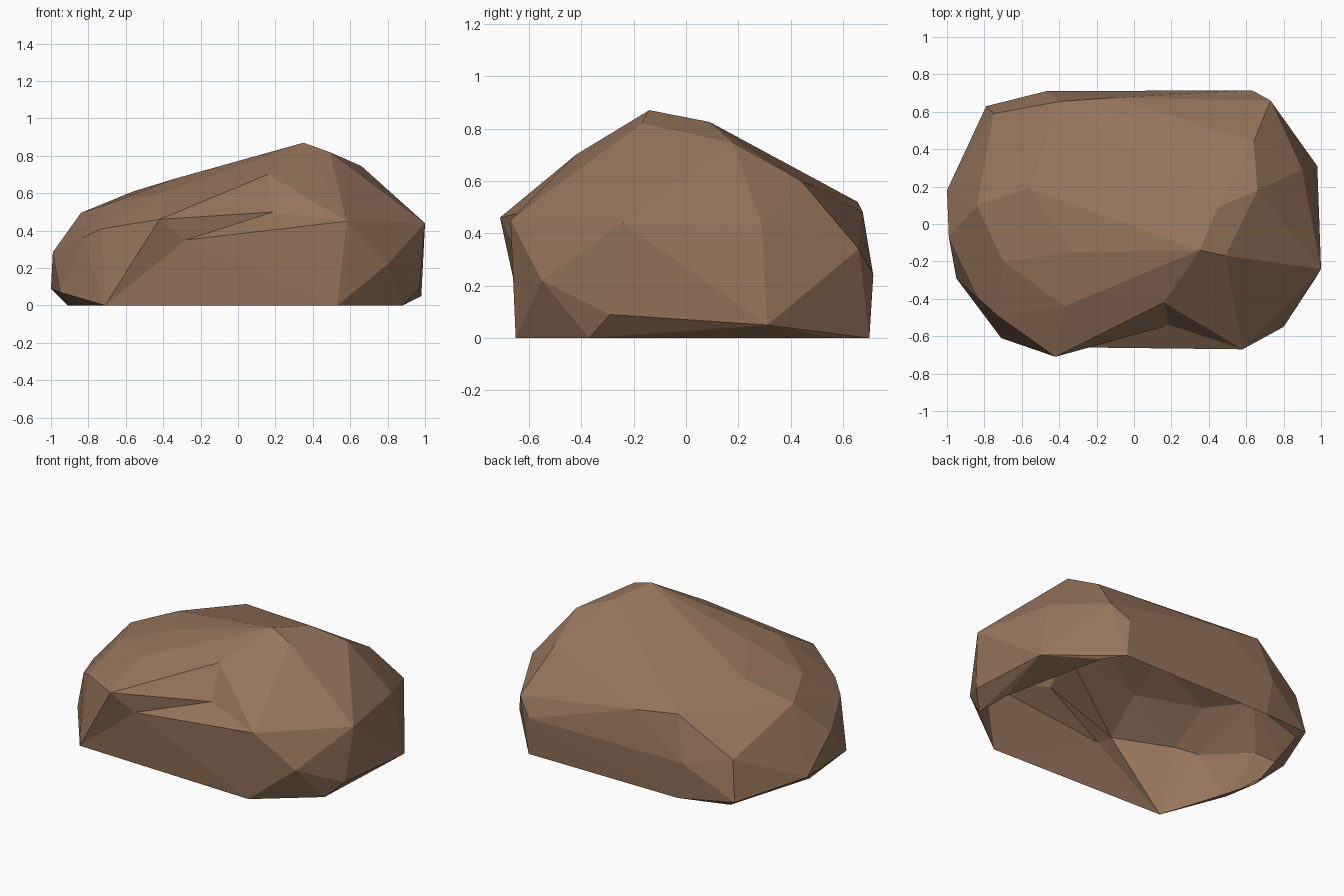
import bpy, bmesh

if "Cube" in bpy.data.objects:
    bpy.data.objects.remove(bpy.data.objects["Cube"])

# Front facets around the notch: ledge corners and ground corners
A, D, E = (-0.42, -0.71, 0.46), (0.16, -0.42, 0.70), (0.58, -0.67, 0.45)
G0, G1 = (-0.71, -0.61, 0), (0.53, -0.65, 0)
B, C = (0.19, -0.54, 0.50), (-0.28, -0.66, 0.35)

# Chipped corners of the rest of the boulder
crown = [(0.35, -0.14, 0.87), (0.49, -0.17, 0.82), (0.45, 0.09, 0.825), (0.66, 0.18, 0.745),
         (0.64, 0.44, 0.60), (0.16, 0.46, 0.61), (-0.33, -0.15, 0.68), (-0.37, -0.44, 0.61),
         (-0.56, 0.19, 0.61), (-0.70, -0.20, 0.54), (-0.84, 0.10, 0.495)]
girdle = [(1, -0.24, 0.44), (0.90, 0.29, 0.43), (0.73, 0.66, 0.34), (0.63, 0.715, 0.24),
          (-0.11, 0.675, 0.48), (-0.40, 0.655, 0.52), (-0.47, 0.71, 0.24), (-0.75, 0.59, 0.29),
          (-0.99, -0.07, 0.285), (-0.83, -0.40, 0.36), (-0.73, -0.49, 0.41), (0.80, -0.55, 0.22)]
foot = [(0.97, -0.29, 0.09), (0.98, 0.31, 0.05), (-0.79, 0.63, 0.04), (-1, 0.18, 0.09),
        (-0.95, -0.29, 0.07), (0.88, -0.37, 0), (0.88, -0.12, 0), (0.73, 0.57, 0),
        (0.64, 0.70, 0), (-0.43, 0.70, 0), (-0.74, 0.60, 0), (-0.91, 0.03, 0)]

bm = bmesh.new()
key = {p: bm.verts.new(p) for p in [A, D, E, G0, G1] + crown + girdle + foot}
bmesh.ops.convex_hull(bm, input=bm.verts[:])

# Open underside, and clear the front panel for the notch
front = {key[p] for p in (A, D, E, G0, G1)}
gone = [f for f in bm.faces if all(v.co.z < 0.001 for v in f.verts) or set(f.verts) <= front]
bmesh.ops.delete(bm, geom=gone, context='FACES_ONLY')
bmesh.ops.delete(bm, geom=[e for e in bm.edges if not e.link_faces], context='EDGES_FACES')

# Folded notch
for p in (B, C):
    key[p] = bm.verts.new(p)
for tri in ((A, B, D), (D, B, E), (A, C, B), (C, E, B), (A, G0, C), (C, G1, E), (G0, G1, C)):
    bm.faces.new([key[p] for p in tri])
bmesh.ops.delete(bm, geom=[v for v in bm.verts if not v.link_faces], context='VERTS')
bmesh.ops.recalc_face_normals(bm, faces=bm.faces[:])
peak = max(bm.faces, key=lambda f: f.calc_center_median().z)
if peak.normal.z < 0:
    bmesh.ops.reverse_faces(bm, faces=bm.faces[:])

mesh = bpy.data.meshes.new("boulder")
bm.to_mesh(mesh)
bm.free()
stone = bpy.data.materials.new("brown stone")
stone.diffuse_color = (0.305, 0.178, 0.107, 1)
stone.use_nodes = True
stone.node_tree.nodes["Principled BSDF"].inputs["Base Color"].default_value = stone.diffuse_color
mesh.materials.append(stone)
bpy.context.collection.objects.link(bpy.data.objects.new("boulder", mesh))
